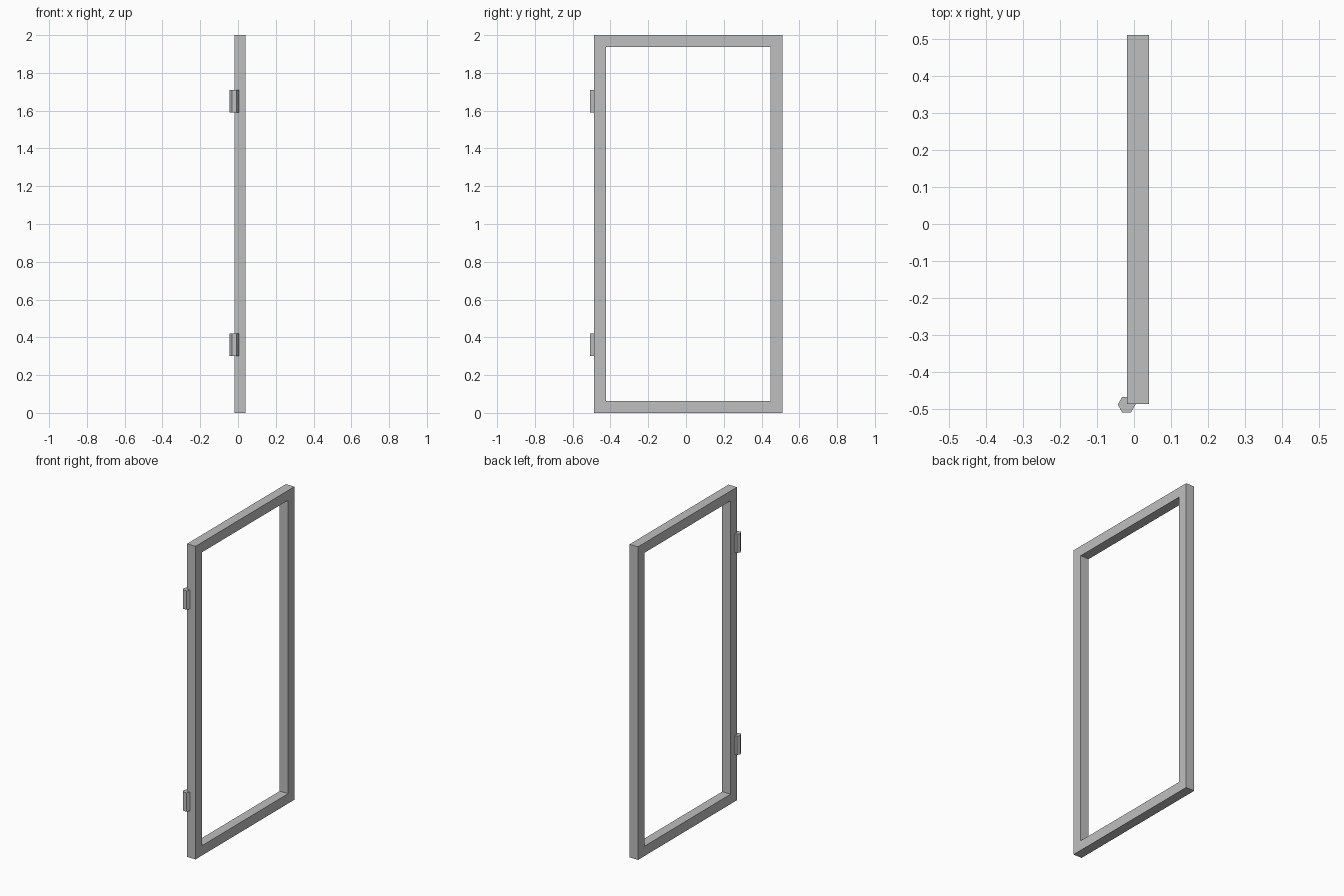
import bpy
import bmesh
from mathutils import Matrix, Vector

cube = bpy.data.objects.get("Cube")
if cube:
    bpy.data.objects.remove(cube, do_unlink=True)

# Plain grey metal
metal = bpy.data.materials.new("grey_metal")
metal.use_nodes = True
grey = (0.52, 0.52, 0.52, 1)
metal.diffuse_color = grey
metal.node_tree.nodes["Principled BSDF"].inputs["Base Color"].default_value = grey


def add_object(name, bm):
    bmesh.ops.recalc_face_normals(bm, faces=bm.faces)
    mesh = bpy.data.meshes.new(name)
    bm.to_mesh(mesh)
    bm.free()
    mesh.materials.append(metal)
    obj = bpy.data.objects.new(name, mesh)
    bpy.context.collection.objects.link(obj)
    return obj


# Door frame: one rectangular ring, extruded through its thickness
BACK, FRONT = -0.019, 0.041
Y0, Y1, HEIGHT, BAR = -0.487, 0.511, 2.0, 0.063


def rectangle(bm, inset):
    corners = [(Y0 + inset, inset), (Y1 - inset, inset),
               (Y1 - inset, HEIGHT - inset), (Y0 + inset, HEIGHT - inset)]
    return [bm.verts.new((BACK, y, z)) for y, z in corners]


bm = bmesh.new()
outer, inner = rectangle(bm, 0), rectangle(bm, BAR)
for i in range(4):
    j = (i + 1) % 4
    bm.faces.new((outer[i], outer[j], inner[j], inner[i]))
ring = bmesh.ops.extrude_face_region(bm, geom=bm.faces[:], use_keep_orig=True)
moved = [v for v in ring["geom"] if isinstance(v, bmesh.types.BMVert)]
bmesh.ops.translate(bm, verts=moved, vec=Vector((FRONT - BACK, 0, 0)))
add_object("door_frame", bm)

# Two six-sided hinge barrels on the front corner
for name, z in (("lower_hinge", 0.36), ("upper_hinge", 1.65)):
    bm = bmesh.new()
    bmesh.ops.create_cone(bm, cap_ends=True, segments=6, radius1=0.024,
                          radius2=0.024, depth=0.12)
    points = bm.verts[:]
    # Turn the barrel so that two corners point sideways
    if max(v.co.x for v in points) < 0.023:
        bmesh.ops.rotate(bm, verts=points, matrix=Matrix.Rotation(0.5236, 3, "Z"))
    hinge = add_object(name, bm)
    hinge.location = (-0.02, -0.488, z)
